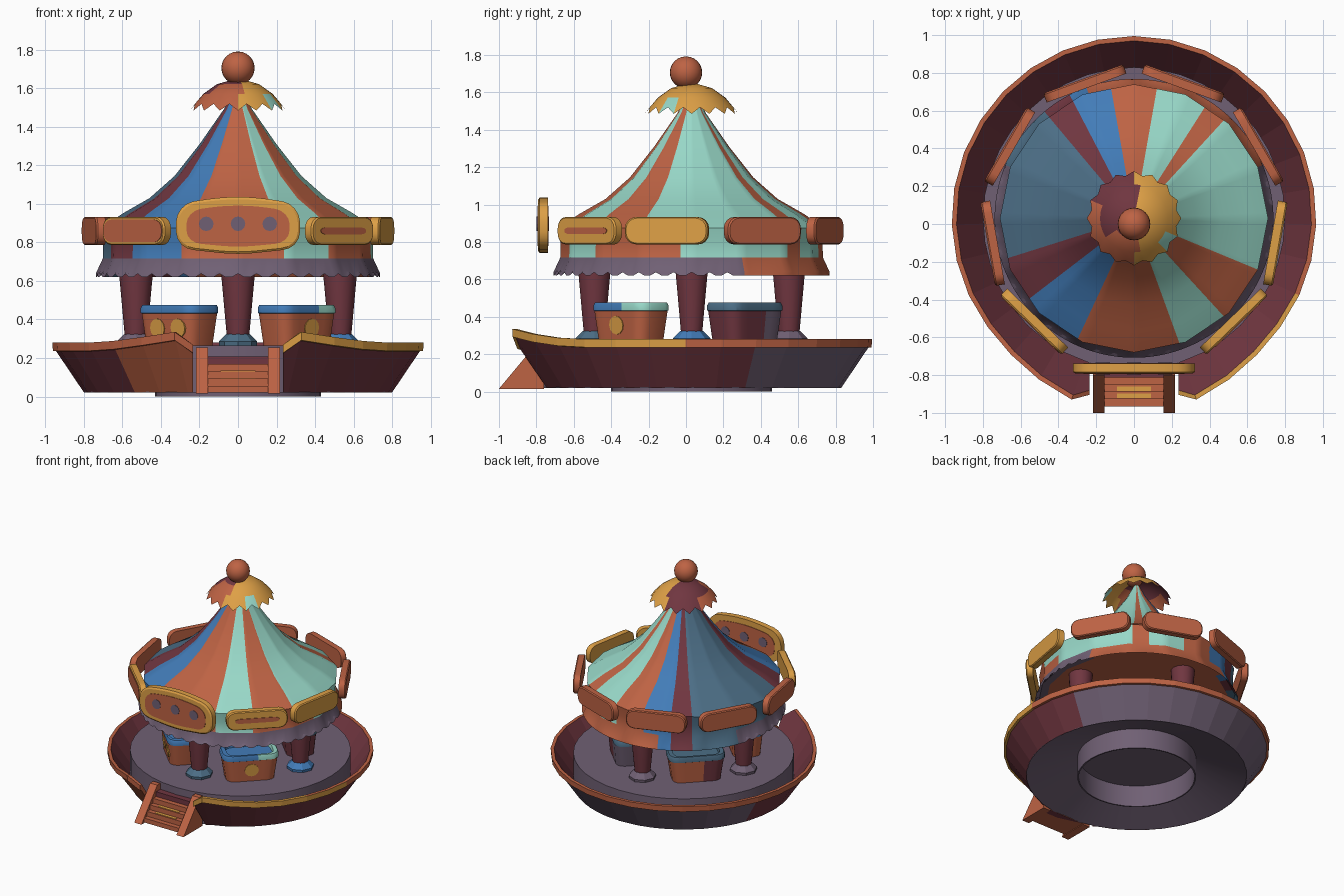
import bpy, bmesh, math
from math import sin, cos, pi, radians, degrees, atan2
from mathutils import Vector

if "Cube" in bpy.data.objects:
    bpy.data.objects.remove(bpy.data.objects["Cube"])

CY = 0.03  # ride axis sits slightly behind the origin because of the stairs

# ---- colours ----
def lin(c):
    c /= 255
    return c / 12.92 if c <= 0.04045 else ((c + 0.055) / 1.055) ** 2.4

PALETTE = {"orange": (190, 99, 68), "gold": (222, 160, 70), "maroon": (112, 54, 64),
           "purple_grey": (112, 96, 116), "blue": (66, 124, 184), "steel_blue": (76, 110, 134),
           "aqua": (152, 216, 200)}
NAMES = list(PALETTE)
MATS = []
for nm, rgb in PALETTE.items():
    m = bpy.data.materials.new(nm)
    m.diffuse_color = (*[lin(c) for c in rgb], 1)
    m.use_nodes = True
    m.node_tree.nodes["Principled BSDF"].inputs["Base Color"].default_value = m.diffuse_color
    MATS.append(m)

# ---- helpers ----
def skin(name, rings, rule, loop=True, caps=(True, True), smooth=30):
    """Bridge rings of points; rule is a colour name or f(centre, ring, side) -> name."""
    bm = bmesh.new()
    vs = [[bm.verts.new(p) for p in r] for r in rings]
    n = len(rings[0])
    pick = rule if callable(rule) else (lambda c, i, j: rule)

    def face(verts, i, j):
        f = bm.faces.new(verts)
        f.material_index = NAMES.index(pick(f.calc_center_median(), i, j))
    for i in range(len(vs) - 1):
        for j in range(n if loop else n - 1):
            k = (j + 1) % n
            face((vs[i][j], vs[i][k], vs[i + 1][k], vs[i + 1][j]), i, j)
    if caps[0]:
        face(vs[0][::-1], -1, 0)
    if caps[1]:
        face(vs[-1], len(vs) - 1, 0)
    bmesh.ops.recalc_face_normals(bm, faces=bm.faces)
    me = bpy.data.meshes.new(name)
    bm.to_mesh(me)
    bm.free()
    for m in MATS:
        me.materials.append(m)
    if smooth:
        me.shade_smooth()
        me.set_sharp_from_angle(angle=radians(smooth))
    ob = bpy.data.objects.new(name, me)
    bpy.context.collection.objects.link(ob)
    return ob

def ring(r, z, n, x=0, y=CY):
    return [(x + r * cos(2 * pi * j / n), y + r * sin(2 * pi * j / n), z) for j in range(n)]

def lathe(name, prof, n, rule, x=0, y=CY, **kw):
    return skin(name, [ring(r, z, n, x, y) for r, z in prof], rule, **kw)

def rrect(a, b, r, k=4, m=6):
    """Rounded rectangle outline with subdivided straight sides."""
    cor = [(sx * (a - r) + r * cos(t0 + pi / 2 * i / k), sy * (b - r) + r * sin(t0 + pi / 2 * i / k))
           for sx, sy, t0 in ((1, 1, 0), (-1, 1, pi / 2), (-1, -1, pi), (1, -1, 1.5 * pi))
           for i in range(k + 1)]
    out = []
    for p, q in zip(cor, cor[1:] + cor[:1]):
        s = m if abs(p[0] - q[0]) > 0.15 else 1
        out += [(p[0] + (q[0] - p[0]) * t / s, p[1] + (q[1] - p[1]) * t / s) for t in range(s)]
    return out

def box(name, x0, x1, y0, y1, z0, z1, rule):
    return skin(name, [[(x0, y0, z), (x1, y0, z), (x1, y1, z), (x0, y1, z)] for z in (z0, z1)],
                rule, smooth=0)

def ang(c):
    return degrees(atan2(c[1] - CY, c[0])) % 360

# ---- floor drum with dished underside and hollow foot ring ----
lathe("floor_drum", [(0.42, 0.17), (0.42, 0), (0.43, 0), (0.43, 0.16), (0.80, 0.02), (0.80, 0.265)],
      40, "purple_grey")

# ---- bowl-shaped outer wall, open at the front for the stairs ----
def hull_section(t):
    s = min(t, 360 - t)               # degrees away from the front
    lift = 0.055 * max(0, 1 - (s - 19) / 32) ** 1.5 if s >= 18 else 0.0
    out = []
    for r, z, up in ((0.80, 0.02, 0), (0.945, 0.235, 1), (0.962, 0.237, 1), (0.965, 0.28, 1),
                     (0.94, 0.28, 1), (0.79, 0.06, 0)):
        a = radians(-90 + t)
        r2 = r + 0.9 * lift * up
        x, y = r2 * cos(a), CY + r2 * sin(a)
        if s < 18:                    # straight-cut ends
            x = 0.235 if t < 180 else -0.235
        out.append((x, y, z + (lift if s >= 18 else -0.01) * up))
    return out

def hull_rule(c, i, j):
    if 1 <= j <= 3 and 0 <= i < 30:
        if c[0] > 0.2 and -0.92 < c[1] < 0.05 and (j != 3 or c[1] < -0.3):
            return "gold"
        return "orange"
    if j == 0:
        if -0.58 < c[0] < -0.2 and c[1] < -0.4:
            return "orange"
        return "purple_grey" if c[1] > 0.4 else "maroon"
    return "maroon"

angles = [14.5] + [19 + 322 * k / 28 for k in range(29)] + [345.5]
skin("bowl_wall", [hull_section(t) for t in angles], hull_rule, smooth=0)

# ---- stairs ----
for sx in (-1, 1):
    tri = [(-1.0, 0.015), (-0.80, 0.255), (-0.76, 0.255), (-0.76, 0.015)]
    skin("stair_side", [[(sx * x, y, z) for y, z in tri] for x in (0.155, 0.218)], "orange", smooth=0)
for k in range(5):
    y, z = -0.965 + 0.038 * k, 0.055 + 0.038 * k
    box("stair_riser", -0.155, 0.155, y, -0.76, 0.02, z, "maroon" if k == 4 else "orange")
    if k in (1, 2):
        box("stair_tread_mark", -0.09, 0.09, y + 0.005, y + 0.03, z - 0.002, z + 0.004, "gold")

# ---- columns on flared bases ----
for x, y, col in ((0, -0.49, "steel_blue"), (0.53, CY, "blue"), (-0.53, CY, "purple_grey"),
                  (0, 0.55, "purple_grey")):
    lathe("column", [(0.055, 0.28), (0.087, 0.63), (0.087, 0.67)], 14, "maroon", x, y)
    lathe("column_base", [(0.097, 0.262), (0.1, 0.285), (0.06, 0.325)], 8, col, x, y, smooth=0)

# ---- four passenger tubs between the columns ----
TUBS = ((-45, "orange", "orange", "blue", "aqua"), (45, "maroon", "purple_grey", "steel_blue", "steel_blue"),
        (135, "orange", "maroon", "steel_blue", "steel_blue"), (225, "orange", "orange", "blue", "blue"))
for a, body, body2, rim, rim2 in TUBS:
    n = Vector((cos(radians(a)), sin(radians(a)), 0))
    t = Vector((-n.y, n.x, 0))
    ctr = Vector((0, CY - 0.02, 0)) + n * 0.43

    def level(s, z):
        return [ctr + t * u * s + n * v * s + Vector((0, 0, z)) for u, v in rrect(0.2, 0.115, 0.065, 3)]

    def tub_rule(c, i, j):
        side = (c - ctr).dot(t) > 0.03
        if i < 1:
            return body2 if side else body
        return rim2 if side else rim
    skin("tub", [level(0.88, 0.26), level(1.01, 0.432), level(1.04, 0.434), level(1.04, 0.46),
                 level(1.0, 0.475), level(0.85, 0.475), level(0.82, 0.45)], tub_rule)
    if body2 == "orange":              # round emblems on the outer side
        disc = [(0.052 * cos(k * pi / 6), 0.05 * sin(k * pi / 6)) for k in range(12)]
        for off in ((0,) if a < 0 else (-0.05, 0.1)):
            skin("tub_emblem", [[ctr + t * (u + off) + n * (d + 0.109 + 0.087 * v) + Vector((0, 0, 0.355 + v))
                                 for u, v in disc] for d in (-0.004, 0.005)], "gold", smooth=0)

# ---- striped roof: sixteen-sided, stripes by direction, scalloped front skirt ----
STRIPES = ((48, "aqua"), (57, "orange"), (79, "aqua"), (100, "orange"), (118, "blue"), (130, "maroon"),
           (198, "steel_blue"), (218, "maroon"), (245, "blue"), (290, "orange"), (312, "aqua"),
           (338, "orange"), (361, "aqua"))

def roof_rule(c, i, j):
    if i == -1:
        return "orange"
    if c[2] < 0.72 and c[1] < 0.3:
        return "purple_grey"
    if c[2] < 0.72 and 22 < ang(c) < 110 or c[2] < 0.8 and 320 < ang(c) < 355:
        return "orange"
    return next(col for lim, col in STRIPES if ang(c) < lim)

def roof_ring(r, z, edge=False):
    out = []
    for j in range(144):
        a = j * 2.5
        rr = r * cos(pi / 16) / cos(radians(a % 22.5 - 11.25)) if not edge else r
        y = CY + rr * sin(radians(a))
        dz = (0.018 if j % 3 == 0 and y < 0.3 else 0) if edge else 0
        out.append((rr * cos(radians(a)), y, z + dz))
    return out

skin("roof", [roof_ring(0.66, 0.66), roof_ring(0.715, 0.66), roof_ring(0.738, 0.62, True),
              roof_ring(0.737, 0.642), roof_ring(0.702, 0.717), roof_ring(0.70, 0.80),
              roof_ring(0.71, 0.875)] +
     [roof_ring(r, z) for r, z in ((0.60, 0.95), (0.46, 1.03), (0.33, 1.145), (0.2, 1.31),
                                   (0.075, 1.49), (0.02, 1.6))], roof_rule)

# ---- toothed collar and ball on top ----
def cap_rule(c, i, j):
    if c[0] > 0.015:
        return "aqua" if c[0] > 0.15 and -0.12 < c[1] < -0.06 and i == 2 else "gold"
    return "orange" if c[1] < -0.06 or (i == 2 and c[1] < 0.1) else "maroon"

teeth = [(r * cos(a), CY + r * sin(a), z) for j in range(32)
         for a in [2 * pi * j / 32] for r, z in [((0.25, 1.485), (0.228, 1.52))[j % 2]]]
skin("collar", [ring(0.03, 1.645, 32), ring(0.11, 1.622, 32), ring(0.18, 1.572, 32), teeth],
     cap_rule, caps=(True, False))
lathe("top_ball", [(0.086 * sin(pi * k / 12) + 0.0005, 1.706 - 0.086 * cos(pi * k / 12)) for k in range(13)],
      24, "orange", 0, 0, smooth=60)

# ---- ring of nine rounded boards, each with panels on both faces ----
def board(name, a, R, zc, outline, body, face, su, sv):
    n = Vector((cos(radians(a)), sin(radians(a)), 0))
    t = Vector((-n.y, n.x, 0))
    base = Vector((0, CY, zc))

    def at(d, ku=1, kv=1):
        return [base + n * (R + d) + t * u * ku + Vector((0, 0, v * kv)) for u, v in outline]
    skin(name, [at(-0.026), at(0.018), at(0.026, 0.965, 0.92)], body)
    if face:
        skin(name + "_panel", [at(0.022, su, sv), at(0.03, su, sv)], face, smooth=0)
    return base + n * R, n, t, at

small = rrect(0.225, 0.073, 0.06)
for a, body, face, su, sv in ((-46, "gold", "orange", 0.72, 0.25), (-10, "gold", None, 1, 1),
                              (30, "orange", None, 1, 1), (70, "orange", None, 1, 1),
                              (110, "orange", None, 1, 1), (150, "orange", None, 1, 1),
                              (190, "orange", None, 1, 1), (226, "gold", "orange", 0.93, 0.8)):
    board("board", a, 0.76, 0.86, small, body, face, su, sv)

# front board with a raised middle and three round spots, front and back
big = [(u, v + (0.04 * cos(pi * u / 0.64) if v > 0 else -0.012 * cos(pi * u / 0.32)))
       for u, v in rrect(0.322, 0.122, 0.09)]
p, n, t, at = board("front_board", -90, 0.795, 0.875, big, "gold", "orange", 0.83, 0.72)
skin("front_board_back_panel", [at(-0.024, 0.83, 0.72), at(-0.03, 0.83, 0.72)], "orange", smooth=0)
for u in (-0.165, 0, 0.165):
    for d in (0.029, -0.033):
        skin("board_spot", [[p + t * (u + 0.038 * cos(k * pi / 6)) + n * (d + e) +
                             Vector((0, 0, 0.022 + 0.038 * sin(k * pi / 6))) for k in range(12)]
                            for e in (0, 0.004)], "purple_grey", smooth=0)
